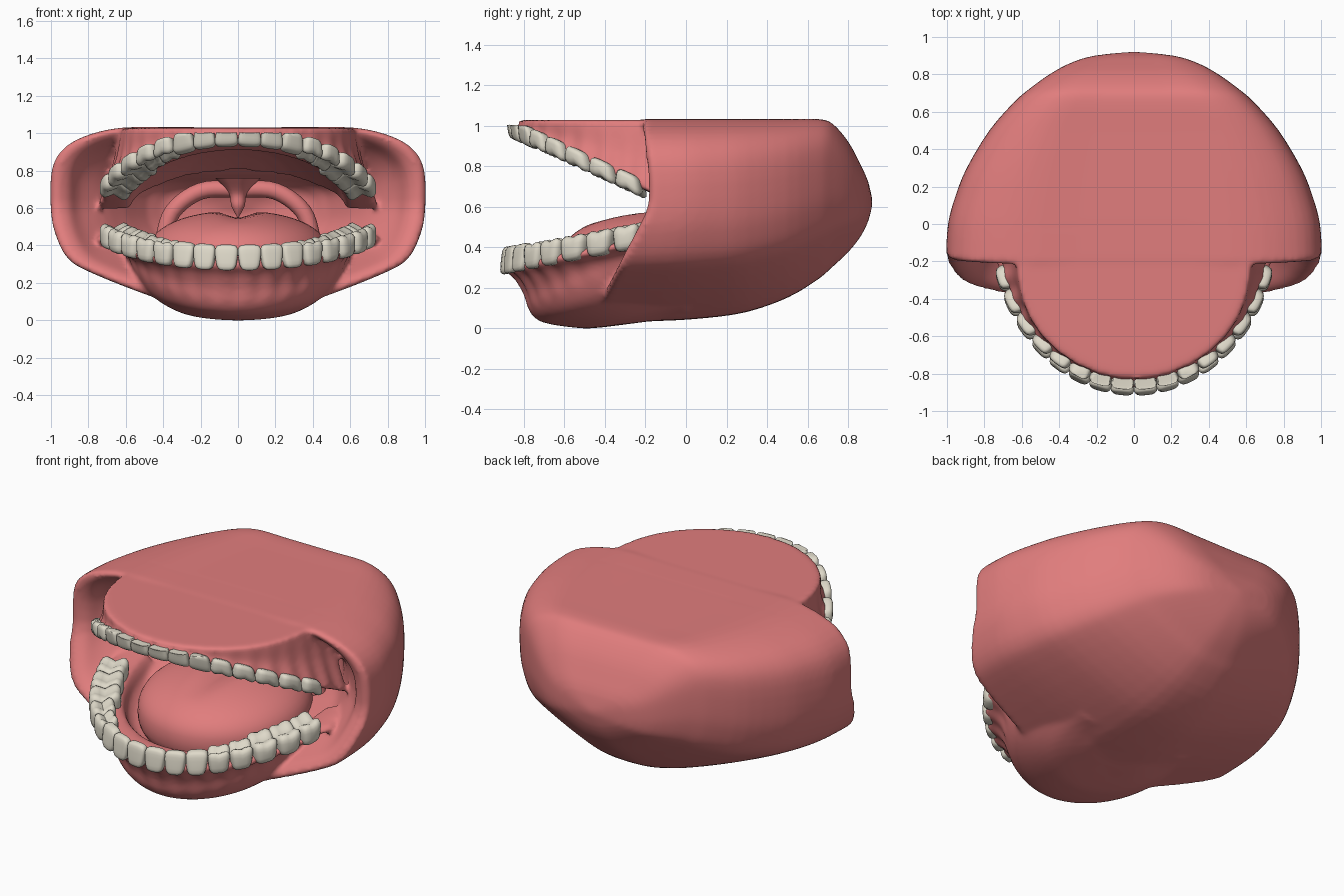
import bpy, bmesh, math
from mathutils import Vector

if "Cube" in bpy.data.objects:
    bpy.data.objects.remove(bpy.data.objects["Cube"])


def material(name, rgb):
    m = bpy.data.materials.new(name)
    m.diffuse_color = (*rgb, 1)
    m.use_nodes = True
    m.node_tree.nodes["Principled BSDF"].inputs["Base Color"].default_value = m.diffuse_color
    return m


PINK = material("gum_pink", (0.75, 0.205, 0.205))
IVORY = material("tooth_ivory", (0.74, 0.70, 0.59))


def finish(name, bm, mat, angle=50):
    bmesh.ops.remove_doubles(bm, verts=bm.verts, dist=0.0005)
    bmesh.ops.holes_fill(bm, edges=[e for e in bm.edges if e.is_boundary], sides=0)
    bmesh.ops.recalc_face_normals(bm, faces=bm.faces)
    me = bpy.data.meshes.new(name)
    bm.to_mesh(me)
    bm.free()
    me.materials.append(mat)
    me.polygons.foreach_set("use_smooth", [True] * len(me.polygons))
    me.set_sharp_from_angle(angle=math.radians(angle))
    ob = bpy.data.objects.new(name, me)
    bpy.context.collection.objects.link(ob)
    return ob


def spline(pts, n):
    """Catmull-Rom through tuples, n steps per span."""
    p = [Vector(q) for q in pts]
    p = [p[0]] + p + [p[-1]]
    out = []
    for i in range(1, len(p) - 2):
        a, b, c, d = p[i - 1:i + 3]
        for k in range(n):
            t = k / n
            out.append(0.5 * (2 * b + (c - a) * t + (2 * a - 5 * b + 4 * c - d) * t * t
                              + (3 * b - a - 3 * c + d) * t ** 3))
    return out + [p[-1]]


def loft(bm, rows, closed=False):
    grid = [[bm.verts.new(co) for co in r] for r in rows]
    n = len(rows[0])
    for r0, r1 in zip(grid, grid[1:]):
        for j in range(n if closed else n - 1):
            k = (j + 1) % n
            bm.faces.new((r0[j], r0[k], r1[k], r1[j]))


# ---- head shell: cross-sections along y, folding inward at the lips into the throat
half = spline([(0, 1), (.3, 1), (.62, 1), (.83, .95), (.95, .87), (1, .75), (1, .54), (.97, .41),
               (.91, .30), (.8, .23), (.5, .11), (.2, .015), (0, 0)], 3)
ring = [tuple(p) for p in half] + [(-p[0], p[1]) for p in reversed(half[1:-1])]


def lip(z):
    return -0.5 * max(0, .6 - z) - 0.12 * max(0, z - .75)


# y, half width, bottom, top, share of the lip offset
stations = spline([(-.17, 1, .03, 1.03, 1), (0, .99, .035, 1.03, .5), (.15, .95, .05, 1.03, .2),
                   (.3, .89, .08, 1.03, 0), (.5, .77, .15, 1.03, 0), (.65, .64, .24, 1.03, 0),
                   (.72, .56, .3, 1.01, 0), (.8, .45, .375, .92, 0), (.86, .34, .45, .81, 0),
                   (.9, .21, .53, .72, 0), (.922, 0, .62, .62, 0)], 3)
# y, width scale, height scale, centre height, share of the lip offset
cavity = spline([(.45, 0, 0, .55, 0), (.37, .4, .33, .55, 0), (.16, .6, .45, .58, 0),
                 (.03, .72, .62, .61, .4), (-.07, .84, .8, .62, .9), (-.155, .9, .9, .62, 1),
                 (-.185, .96, .97, .62, 1)], 3)
body = bmesh.new()
rows = []
for y, sx, sz, zc, f in cavity:
    rows.append([(u * sx, y + f * lip(.03 + v), zc + (.03 + v - zc) * sz) for u, v in ring])
for y, w, zb, zt, f in stations:
    row = []
    for u, v in ring:
        z = zb + v * (zt - zb)
        row.append((u * w, y + f * lip(z), z))
    rows.append(row)
loft(body, rows, True)

# ---- dental arch: half ellipse, walked by arc length
A, B = .775, .91
walk, length, last = [], 0, None
for i in range(901):
    th = math.radians(i / 10)
    p = Vector((A * math.sin(th), -B * math.cos(th)))
    length += (p - last).length if last else 0
    walk.append((length, th))
    last = p


def theta(s):
    return next((th for l, th in walk if l >= s), walk[-1][1])


def upper_bite(y):
    return .94 - .46 * (y + .87)


def lower_bite(y):
    return .4 + .19 * (y + .9)


WIDTHS = [.128, .125, .128, .13, .135, .15, .15, .14]
DEPTHS = [.07, .07, .09, .12, .14, .18, .18, .17]


# ---- gums: radial profile (scale, height, bite tilt share, side lift) swept round the arch
def jaw(prof, bite, y0, top, ysc, narrow, raise_back):
    prof = spline(prof, 3)
    rows = []
    steps = 128
    for i in range(steps + 1):
        s = (i / steps * 2 - 1) * length
        th = math.copysign(theta(abs(s)), s)
        ripple = .012 * -math.cos(2 * math.pi * s / .135)
        back = math.sin(th) ** 6
        row = []
        for sc, z, k, lift in prof:
            sc, k = max(sc, 0), max(0, min(1, k))
            g = sc + (ripple * k if sc > .86 else 0)
            x = A * math.sin(th) * g * (1 - narrow * back * (1 - k))
            y = -B * ysc * math.cos(th) * g
            z += k * (bite(y) - bite(y0)) + lift * x * x + raise_back * back * (1 - k) * sc
            row.append((x, y, min(top, z)))
        rows.append(row)
    loft(body, rows)


jaw([(0, 1.028, 0, 0), (.6, 1.028, 0, 0), (.9, 1.028, 0, 0), (.925, 1.02, .05, 0),
     (.925, 1.0, .5, 0), (.955, 1.0, 1, 0), (.93, .99, 1, 0), (.76, .995, 1, 0),
     (.68, 1.07, 1, 0), (.35, 1.17, 1, 0), (0, 1.2, 1, 0)],
    upper_bite, -.87, 1.028, .98, .12, 0)
jaw([(0, .06, 0, .3), (.45, .005, 0, .35), (.6, .003, 0, .35), (.78, .03, 0, .4),
     (.85, .08, .2, .4), (.88, .16, .5, .3), (.93, .24, .8, .1), (.98, .285, 1, 0),
     (.95, .315, 1, 0), (.78, .3, 1, 0), (.7, .2, .7, 0), (.3, .2, 0, 0), (0, .2, 0, 0)],
    lower_bite, -.9, 2, 1.0, .15, .1)

# ---- fuse shell and gums into one fleshy skin
mouth = finish("mouth_flesh", body, PINK)
fuse = mouth.modifiers.new("fuse", "REMESH")
fuse.mode = "VOXEL"
fuse.voxel_size = .015
fuse.use_smooth_shade = True
soften = mouth.modifiers.new("soften", "SMOOTH")
soften.factor = .5
soften.iterations = 7


# ---- teeth: rounded blocks, with cusps on the back ones
tmp = bmesh.new()
bmesh.ops.create_cube(tmp, size=2)
bmesh.ops.subdivide_edges(tmp, edges=tmp.edges[:], cuts=5, use_grid_fill=True)
tmp.verts.index_update()
BLOCK = [v.co / sum(abs(a) ** 4 for a in v.co) ** .25 for v in tmp.verts]
BLOCK_FACES = [[v.index for v in f.verts] for f in tmp.faces]
tmp.free()


def tooth(bm, th, w, d, h, bite, up, ysc):
    out = Vector((math.sin(th) / A, -math.cos(th) / B)).normalized()
    side = Vector((-out.y, out.x))
    c = Vector((A * math.sin(th), -B * ysc * math.cos(th))) - out * d * .5
    molar = d > .1
    verts = []
    for q in BLOCK:
        t = (q.z + 1) / 2                                # 0 root, 1 biting edge
        across = q.x * w * .5 * (.8 + .24 * t)
        deep = q.y * d * .5 * (1 if molar else 1.1 - .45 * t)
        drop = (1 - t) * h
        if molar and t > .6:                             # cusps and centre groove
            drop += .028 * (1 - min(1, abs(q.y) / .6)) + .012 * (1 - min(1, abs(q.x) / .5))
        p = c + side * across + out * deep
        verts.append(bm.verts.new((p.x, p.y, min(bite(p.y) - up * drop, 1.0 + .012 * t))))
    for f in BLOCK_FACES:
        bm.faces.new([verts[i] for i in f])


for name, bite, up, ysc, h in (("upper_teeth", upper_bite, -1, .975, .1),
                               ("lower_teeth", lower_bite, 1, 1.01, .135)):
    bm = bmesh.new()
    s = 0
    for w, d in zip(WIDTHS, DEPTHS):
        for sign in (-1, 1):
            tooth(bm, sign * theta(s + w / 2), w, d, h, bite, up, ysc)
        s += w
    finish(name, bm, IVORY, 60)


# ---- tongue: flattened ball with a middle groove deepening to the back
bm = bmesh.new()
bmesh.ops.create_uvsphere(bm, u_segments=48, v_segments=28, radius=1)
for v in bm.verts:
    x, y, z = v.co
    groove = .07 * math.exp(-(x * .47 / .07) ** 2) * max(0, min(1, (y + .7) / 1.2))
    top = math.copysign(abs(z) ** .8, z)
    v.co = (x * .48, -.12 + y * .5, .35 + .235 * top - (groove if z > 0 else 0) + .02 * y)
finish("tongue", bm, PINK)


# ---- soft palate fold and uvula
def tube(name, pts, radii):
    rows = []
    path = spline([(*p, r) for p, r in zip(pts, radii)], 5)
    for i, q in enumerate(path):
        a, b = path[max(i - 1, 0)], path[min(i + 1, len(path) - 1)]
        t = Vector((b[0] - a[0], 0, b[2] - a[2])).normalized()
        n = Vector((-t.z, 0, t.x))
        rows.append([Vector(q[:3]) + q[3] * (n * math.cos(k * math.pi / 6)
                     + Vector((0, math.sin(k * math.pi / 6), 0))) for k in range(12)])
    bm = bmesh.new()
    loft(bm, rows, True)
    finish(name, bm, PINK)


arch = [(-.4, .42), (-.35, .58), (-.2, .69), (0, .7), (.2, .69), (.35, .58), (.4, .42)]
tube("soft_palate_fold", [(x, .2, z) for x, z in arch], [.045] * 7)
tube("uvula", [(0, .17, .76), (0, .17, .68), (0, .16, .61), (0, .16, .55)], [.12, .05, .035, .004])
